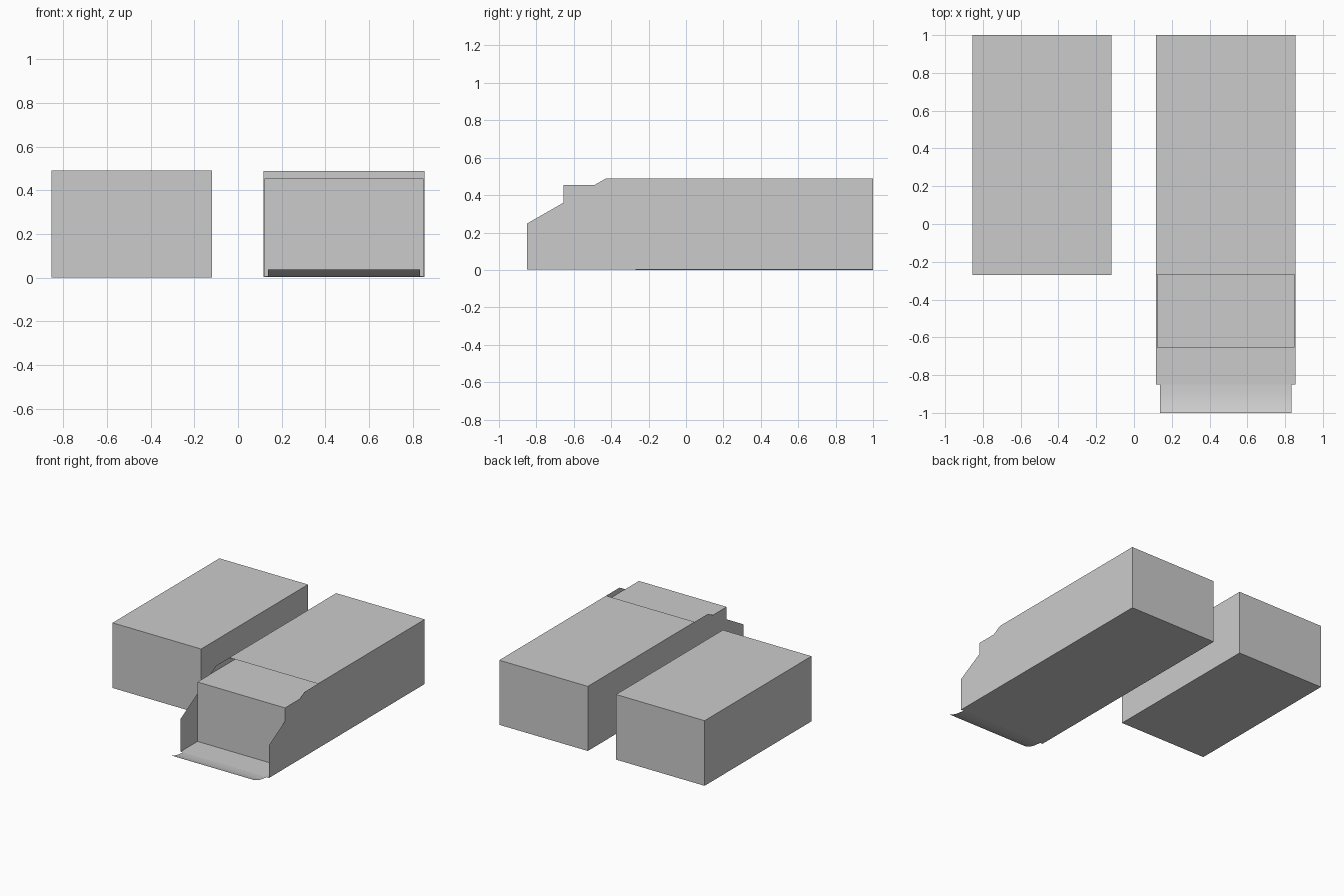
import bpy

if "Cube" in bpy.data.objects:
    bpy.data.objects.remove(bpy.data.objects["Cube"])


def make_mesh(name, verts, faces):
    mesh = bpy.data.meshes.new(name)
    mesh.from_pydata(verts, [], faces)
    mesh.update()
    obj = bpy.data.objects.new(name, mesh)
    bpy.context.collection.objects.link(obj)
    return obj


def make_box(name, low, high):
    size = [h - l for l, h in zip(low, high)]
    centre = [(l + h) / 2 for l, h in zip(low, high)]
    bpy.ops.mesh.primitive_cube_add(size=1, location=centre)
    obj = bpy.context.object
    obj.name = name
    obj.scale = size
    bpy.ops.object.transform_apply(location=False, rotation=False, scale=True)
    return obj


# Closed box on the left, and the carton sliding out of the sleeve
make_box("closed_box", (-0.855, -0.27, 0), (-0.118, 1, 0.49))
make_box("inner_carton", (0.121, -0.655, 0.008), (0.850, 0.615, 0.455))

# Thin sleeve: side outline (y, z) with a sloped front edge, open at the front
x0, x1 = 0.117, 0.854
outline = [(-0.85, 0.004), (1, 0.004), (1, 0.49), (-0.27, 0.49), (-0.43, 0.49), (-0.85, 0.25)]
n = len(outline)
verts = [(x, y, z) for x in (x0, x1) for y, z in outline]
faces = [tuple(reversed(range(n))), tuple(range(n, 2 * n))]
faces += [(i, i + 1, n + i + 1, n + i) for i in range(3)]  # bottom, back, top
make_mesh("open_sleeve", verts, faces)

# Front flap: narrower sheet curling upwards
curl = [(-0.85, 0.004), (-0.875, 0.006), (-0.90, 0.009), (-0.93, 0.014),
        (-0.96, 0.023), (-0.98, 0.031), (-1.0, 0.04)]
m = len(curl)
verts = [(x, y, z) for x in (0.138, 0.833) for y, z in curl]
faces = [(i, i + 1, m + i + 1, m + i) for i in range(m - 1)]
flap = make_mesh("front_flap", verts, faces)
flap.data.shade_smooth()

# Ground the sleeve parts on z = 0
for name in ("open_sleeve", "front_flap", "inner_carton"):
    bpy.data.objects[name].location.z -= 0.002
